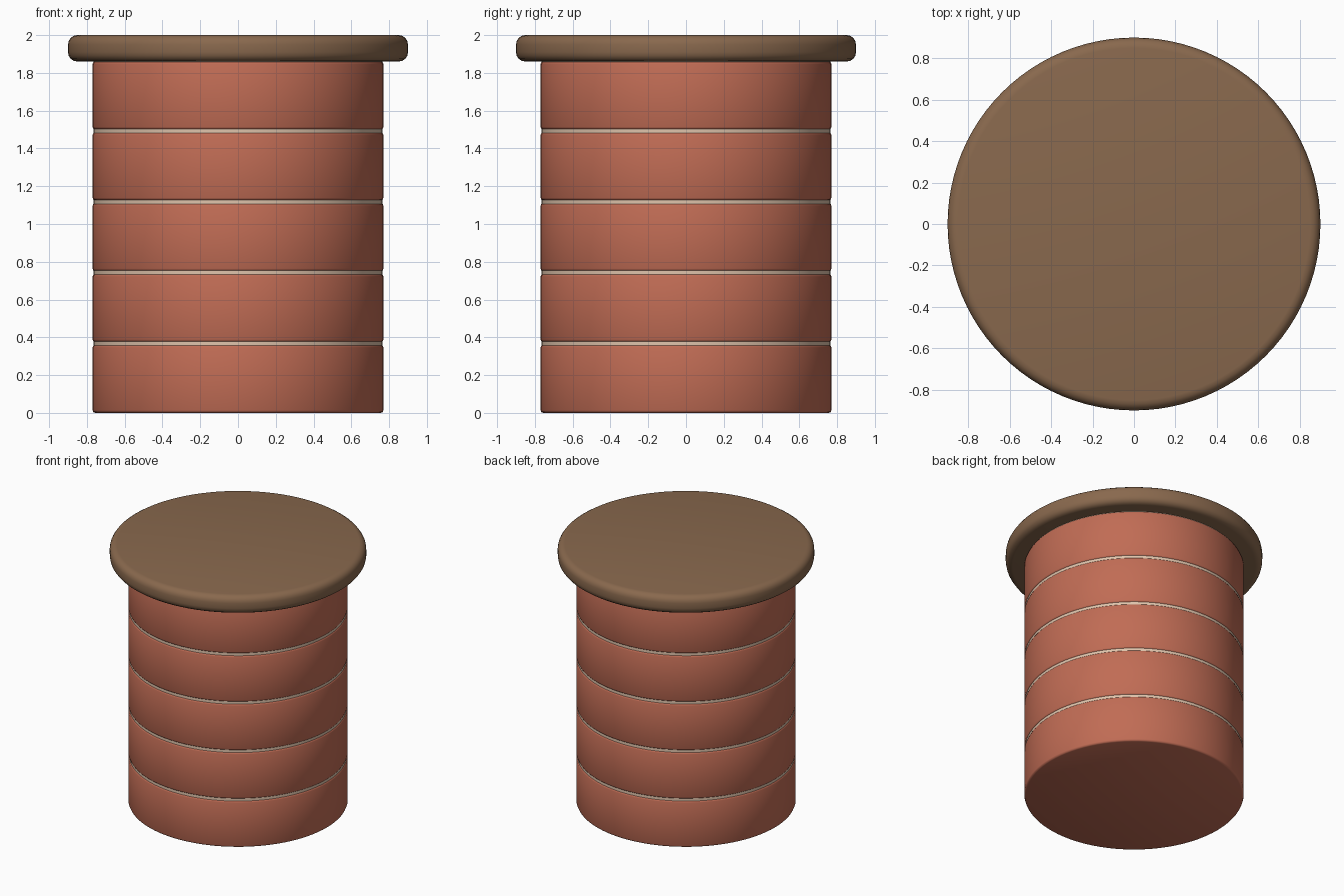
import bpy, math

if "Cube" in bpy.data.objects:
    bpy.data.objects.remove(bpy.data.objects["Cube"])


def material(name, rgb):
    m = bpy.data.materials.new(name)
    m.diffuse_color = (*rgb, 1.0)
    m.use_nodes = True
    m.node_tree.nodes["Principled BSDF"].inputs["Base Color"].default_value = m.diffuse_color
    return m


BRICK = material("red brick", (0.53, 0.15, 0.09))
MORTAR = material("pale mortar", (0.74, 0.55, 0.41))
WOOD = material("brown wood", (0.25, 0.14, 0.075))
SIDES = 96


def lathe(name, profile, mat, angle=35):
    """Closed solid turned around z from (radius, z) points, bottom to top."""
    verts, faces = [], []
    for r, z in profile:
        for i in range(SIDES):
            a = 2 * math.pi * i / SIDES
            verts.append((r * math.cos(a), r * math.sin(a), z))
    for k in range(len(profile) - 1):
        for i in range(SIDES):
            j = (i + 1) % SIDES
            b, t = k * SIDES, (k + 1) * SIDES
            faces.append((b + i, b + j, t + j, t + i))
    faces.append(tuple(reversed(range(SIDES))))
    top = (len(profile) - 1) * SIDES
    faces.append(tuple(range(top, top + SIDES)))
    mesh = bpy.data.meshes.new(name)
    mesh.from_pydata(verts, [], faces)
    mesh.materials.append(mat)
    ob = bpy.data.objects.new(name, mesh)
    bpy.context.collection.objects.link(ob)
    bpy.ops.object.select_all(action='DESELECT')
    ob.select_set(True)
    bpy.context.view_layer.objects.active = ob
    bpy.ops.object.shade_smooth_by_angle(angle=math.radians(angle))
    return ob


def rounded(radius, z0, z1, bevel, steps):
    """Cylinder profile with rounded top and bottom rims."""
    arc = [math.pi / 2 * s / steps for s in range(steps + 1)]
    low = [(radius - bevel + bevel * math.sin(a), z0 + bevel - bevel * math.cos(a)) for a in arc]
    high = [(r, z1 + z0 - z) for r, z in reversed(low)]
    return low + high


# Five brick courses separated by thin joints
for n in range(5):
    z = n * 0.375
    lathe(f"brick_course_{n + 1}", rounded(0.77, z, z + 0.36, 0.014, 2), BRICK, 50)

# Mortar core showing through the joints
lathe("mortar_core", [(0.764, 0.008), (0.764, 1.86)], MORTAR)

# Round wooden lid
lathe("lid", rounded(0.90, 1.86, 2.0, 0.05, 4), WOOD)
